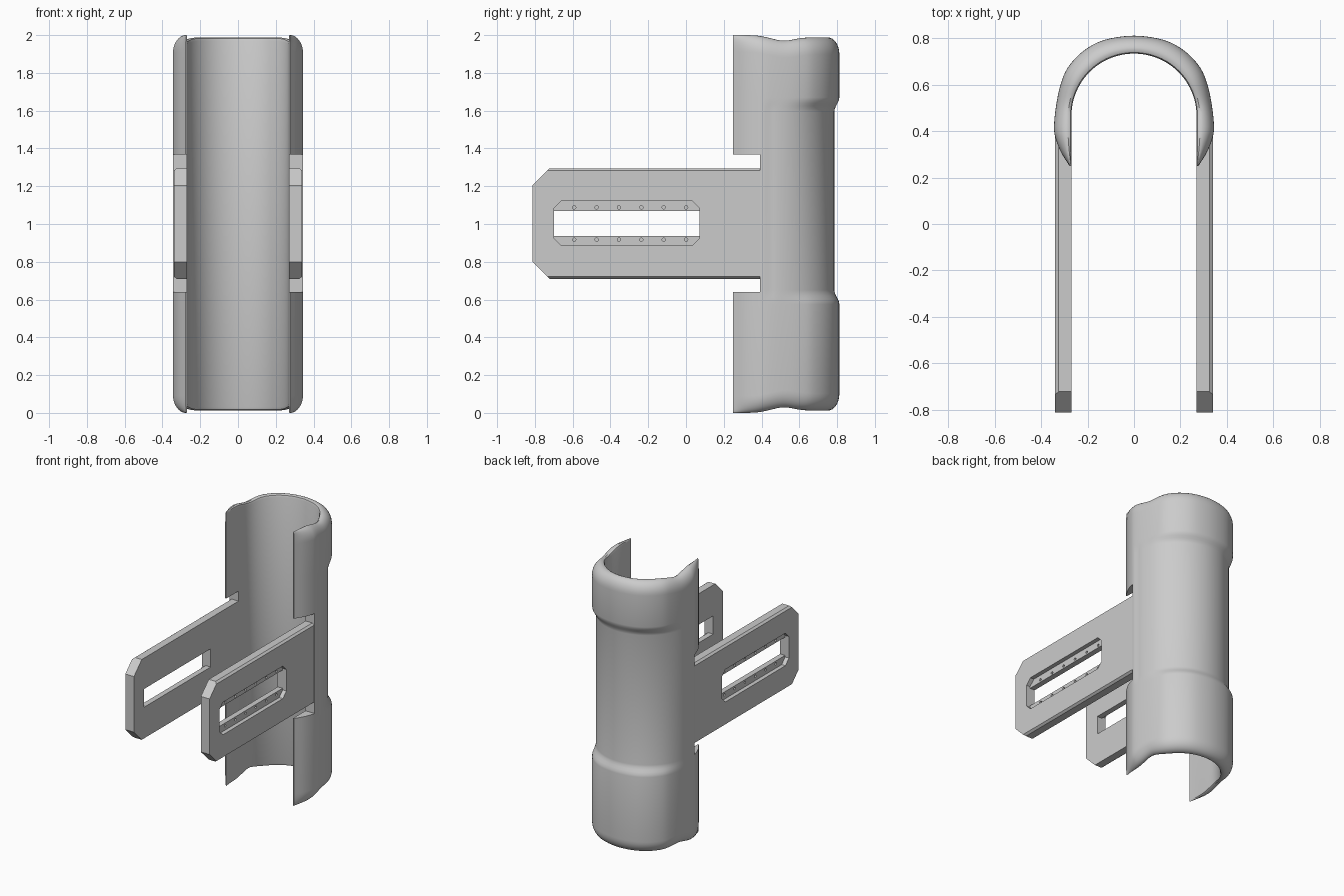
import bpy, bmesh, math
from mathutils import Vector

cube = bpy.data.objects.get("Cube")
if cube:
    bpy.data.objects.remove(cube, do_unlink=True)

GREY = bpy.data.materials.new("light grey")
GREY.use_nodes = True
GREY.diffuse_color = (0.6, 0.6, 0.6, 1)
GREY.node_tree.nodes["Principled BSDF"].inputs["Base Color"].default_value = (0.6, 0.6, 0.6, 1)

INNER = 0.27          # bore radius
CENTRE = Vector((0, 0.465))


def finish(name, bm):
    bmesh.ops.recalc_face_normals(bm, faces=bm.faces[:])
    mesh = bpy.data.meshes.new(name)
    bm.to_mesh(mesh)
    bm.free()
    mesh.materials.append(GREY)
    ob = bpy.data.objects.new(name, mesh)
    bpy.context.collection.objects.link(ob)
    return ob


def prism(name, outline, x0, x1):
    """Extrude a (y, z) outline between two x positions."""
    bm = bmesh.new()
    face = bm.faces.new([bm.verts.new((x0, y, z)) for y, z in outline])
    out = bmesh.ops.extrude_face_region(bm, geom=[face])
    verts = [g for g in out["geom"] if isinstance(g, bmesh.types.BMVert)]
    bmesh.ops.translate(bm, verts=verts, vec=(x1 - x0, 0, 0))
    return finish(name, bm)


def chamfered(y0, y1, z0, z1, c):
    return [(y0 + c, z0), (y1 - c, z0), (y1, z0 + c), (y1, z1 - c),
            (y1 - c, z1), (y0 + c, z1), (y0, z1 - c), (y0, z0 + c)]


def rect(y0, y1, z0, z1):
    return [(y0, z0), (y1, z0), (y1, z1), (y0, z1)]


def activate(ob):
    bpy.ops.object.select_all(action='DESELECT')
    ob.select_set(True)
    bpy.context.view_layer.objects.active = ob


def cut(ob, cutter):
    cutter.hide_render = True
    mod = ob.modifiers.new("cut", 'BOOLEAN')
    mod.operation, mod.solver, mod.object = 'DIFFERENCE', 'EXACT', cutter
    activate(ob)
    bpy.ops.object.modifier_apply(modifier=mod.name)
    bpy.data.objects.remove(cutter, do_unlink=True)


def smooth_path(pts, n):
    """Catmull-Rom samples through the points."""
    p = [pts[0] * 2 - pts[1]] + pts + [Vector((-pts[-2].x, pts[-2].y))]
    res = []
    for i in range(1, len(p) - 2):
        a, b, c, d = p[i - 1:i + 3]
        for k in range(n):
            t = k / n
            res.append((b * 2 + (c - a) * t + (a * 2 - b * 5 + c * 4 - d) * t * t
                        + (b * 3 - a - c * 3 + d) * t ** 3) / 2)
    return res + [pts[-1]]


# Half-tube shell: one closed vertical profile per column around the sleeve
def inner_point(o):
    if o.y < CENTRE.y:
        return Vector((math.copysign(INNER, o.x), o.y))
    return CENTRE + (o - CENTRE).normalized() * INNER


def waist_point(o):
    if o.y < 0.42:
        return o
    d = o - CENTRE
    r = 0.34 - 0.02 * max(0, d.normalized().y)
    return CENTRE + d.normalized() * min(d.length, r)


def rim_dip(y):
    s = min(1, max(0, (y - 0.35) / 0.2))
    return 0.018 * math.exp(-((y - 0.52) / 0.1) ** 2) + 0.012 * s * s * (3 - 2 * s)


def column(o):
    i, w = inner_point(o), waist_point(o)
    dip = rim_dip(o.y)
    top = []
    for k in range(9):
        a = math.pi / 2 * k / 8
        top.append((i.lerp(o, 0.2 + 0.8 * math.cos(a)), 1.91 - dip + 0.09 * math.sin(a)))
    top.append((i.lerp(o, 0.06), 1.995 - dip))
    top.append((i, 1.982 - dip))
    bottom = [(p, 2 - z) for p, z in reversed(top)]
    steps = []
    for z0, z1, a, b in ((0.575, 0.65, o, w), (1.595, 1.67, w, o)):
        for k in range(6):
            t = k / 5
            steps.append((a.lerp(b, t * t * (3 - 2 * t)), z0 + (z1 - z0) * t))
    return [Vector((p.x, p.y, z)) for p, z in bottom + steps + top]


half = [Vector(p) for p in ((0.278, 0.25), (0.315, 0.31), (0.338, 0.37), (0.345, 0.42),
                            (0.336, 0.51), (0.317, 0.60), (0.285, 0.675), (0.22, 0.745),
                            (0.13, 0.793), (0, 0.812))]
right_half = smooth_path(half, 4)
contour = right_half + [Vector((-p.x, p.y)) for p in reversed(right_half[:-1])]

bm = bmesh.new()
cols = [[bm.verts.new(v) for v in column(o)] for o in contour]
for a, b in zip(cols, cols[1:]):
    for k in range(len(a)):
        j = (k + 1) % len(a)
        bm.faces.new((a[k], b[k], b[j], a[j]))
bm.faces.new(cols[0])
bm.faces.new(cols[-1])
shell = finish("sleeve_shell", bm)

# Notches that free the arms from the sleeve lips
for s in (-1, 1):
    cut(shell, prism("notch_cutter", rect(0.1, 0.392, 0.64, 1.368), s * 0.2, s * 0.45))
activate(shell)
bpy.ops.object.shade_smooth_by_angle(angle=math.radians(35))

# Slotted arms
for side, s in (("left", 1), ("right", -1)):
    bm = bmesh.new()
    section = [(0.27, 0.71), (0.325, 0.71), (0.34, 0.722),
               (0.34, 1.283), (0.325, 1.295), (0.27, 1.295)]
    face = bm.faces.new([bm.verts.new((s * x, -0.813, z)) for x, z in section])
    out = bmesh.ops.extrude_face_region(bm, geom=[face])
    bmesh.ops.translate(bm, vec=(0, 1.207, 0),
                        verts=[g for g in out["geom"] if isinstance(g, bmesh.types.BMVert)])
    # clipped front corners
    for z, n in ((1.205, 1), (0.80, -1)):
        bmesh.ops.bisect_plane(bm, geom=bm.verts[:] + bm.edges[:] + bm.faces[:],
                               plane_co=(0, -0.813, z), plane_no=(0, -1, n), clear_outer=True)
        bmesh.ops.holes_fill(bm, edges=[e for e in bm.edges if e.is_boundary])
    arm = finish(side + "_arm", bm)

    # recess around the slot, the slot itself and the row of pin holes
    cut(arm, prism("recess_cutter", chamfered(-0.70, 0.072, 0.885, 1.122, 0.04), s * 0.31, s * 0.4))
    cut(arm, prism("slot_cutter", rect(-0.699, 0.071, 0.937, 1.07), s * 0.2, s * 0.4))
    bm = bmesh.new()
    for k in range(6):
        for z in (0.917, 1.088):
            ring = [bm.verts.new((s * 0.295, -0.592 + 0.1185 * k + 0.009 * math.cos(a * math.pi / 6),
                                  z + 0.009 * math.sin(a * math.pi / 6))) for a in range(12)]
            out = bmesh.ops.extrude_face_region(bm, geom=[bm.faces.new(ring)])
            bmesh.ops.translate(bm, vec=(s * 0.03, 0, 0),
                                verts=[g for g in out["geom"] if isinstance(g, bmesh.types.BMVert)])
    cut(arm, finish("pin_hole_cutter", bm))
